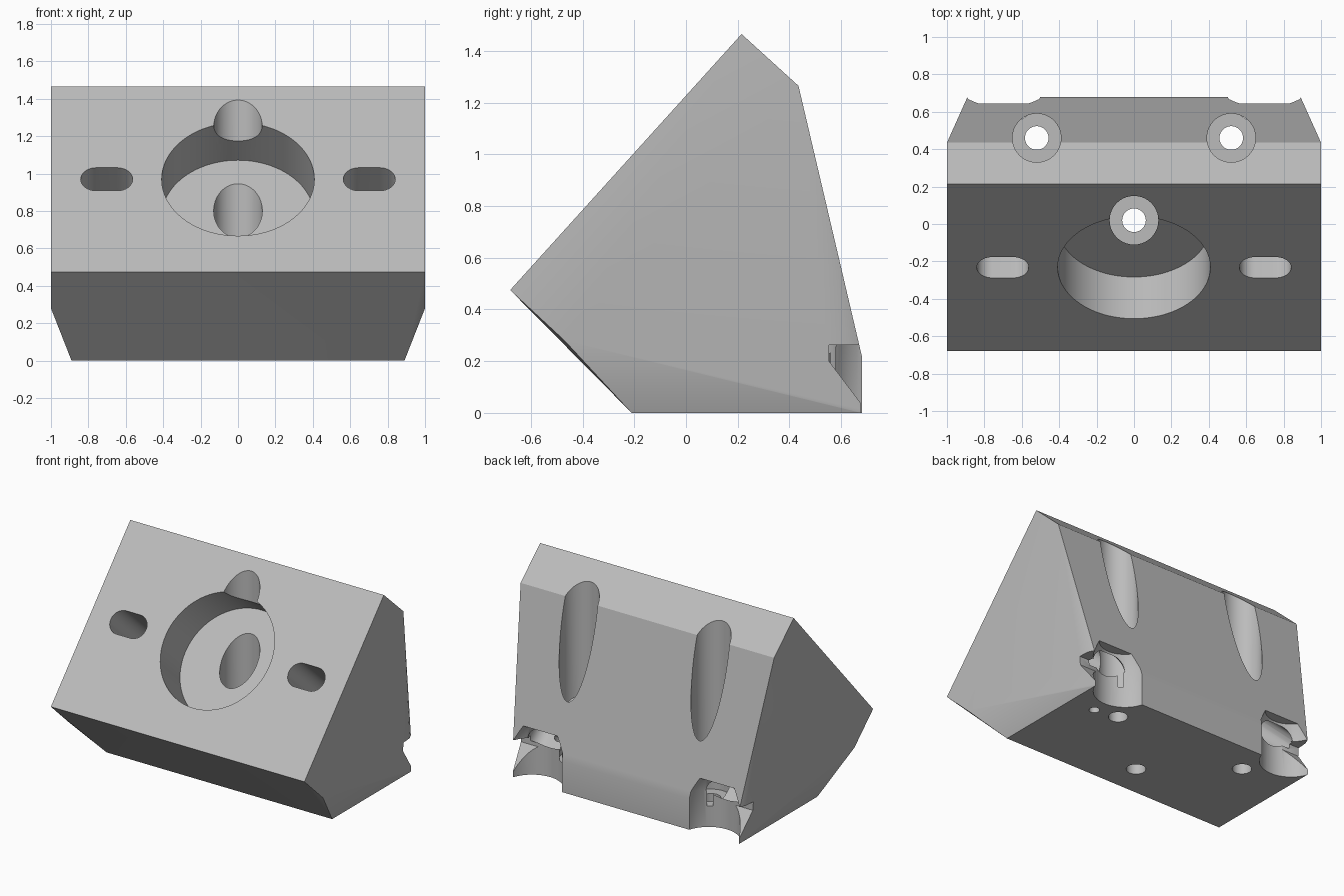
import bpy, bmesh, math
from mathutils import Vector, Matrix

cube = bpy.data.objects.get("Cube")
if cube:
    bpy.data.objects.remove(cube, do_unlink=True)

grey = bpy.data.materials.new("plain grey")
grey.use_nodes = True
grey.diffuse_color = (0.5, 0.5, 0.5, 1)
grey.node_tree.nodes["Principled BSDF"].inputs["Base Color"].default_value = (0.5, 0.5, 0.5, 1)


def hull(name, points):
    """Convex solid around a set of points."""
    bm = bmesh.new()
    for p in points:
        bm.verts.new(p)
    res = bmesh.ops.convex_hull(bm, input=bm.verts)
    loose = [g for g in res["geom_interior"] if isinstance(g, bmesh.types.BMVert)]
    bmesh.ops.delete(bm, geom=loose, context="VERTS")
    bmesh.ops.dissolve_limit(bm, angle_limit=0.01, verts=bm.verts, edges=bm.edges)
    bmesh.ops.recalc_face_normals(bm, faces=bm.faces)
    mesh = bpy.data.meshes.new(name)
    bm.to_mesh(mesh)
    bm.free()
    mesh.materials.append(grey)
    obj = bpy.data.objects.new(name, mesh)
    bpy.context.collection.objects.link(obj)
    return obj


def ring(center, r, z, steps=64):
    return [Vector((center[0] + r * math.cos(2 * math.pi * i / steps),
                    center[1] + r * math.sin(2 * math.pi * i / steps), z))
            for i in range(steps)]


def bore(name, center, r, z0, z1):
    return hull(name, ring(center, r, z0) + ring(center, r, z1))


# Wedge body, with the sides drawn in toward the foot
body_points = []
for s in (-1, 1):
    body_points += [(s, -0.68, 0.475), (s, 0.215, 1.465), (s, 0.435, 1.265),
                    (s, -0.47, 0.28), (s * 0.89, -0.21, 0),
                    (s * 0.89, 0.68, 0), (s * 0.89, 0.68, 0.22)]
body = hull("wedge_block", body_points)

# Frame lying on the sloping front: local z points out of the face
up = Vector((0, 0.895, 0.99)).normalized()
side = Vector((1, 0, 0))
out = side.cross(up)
face = Matrix((side, up, out)).transposed().to_4x4()
face.translation = Vector((0, -0.2325, 0.97))

cutters = []

# Round recess in the front face
points = ring((0, 0), 0.408, -0.3, 96) + ring((0, 0), 0.408, 0.3, 96)
cutters.append(hull("recess_cutter", [face @ p for p in points]))

# Counterbored vertical bolt holes
for x, y in ((0, 0.02), (-0.52, 0.46), (0.52, 0.46)):
    cutters.append(bore("counterbore_cutter", (x, y), 0.13, 0.15, 2))
    cutters.append(bore("bolt_hole_cutter", (x, y), 0.063, -0.2, 0.3))

for s in (-1, 1):
    # Rear corner pocket with a tapered top
    center = (s * 0.697, 0.74)
    cutters.append(hull("corner_pocket_cutter", ring(center, 0.204, -0.1)
                        + ring(center, 0.204, 0.27) + ring(center, 0.165, 0.37)))
    # Opening from the pocket through the side
    opening = [(s * x, y, z) for x in (0.72, 1.2)
               for y, z in ((0.553, 0.2), (0.553, 0.262), (0.75, 0.262), (0.75, -0.06))]
    cutters.append(hull("side_opening_cutter", opening))
    # Slot running from the front face back into the pocket
    points = []
    for e in (-1, 1):
        for z in (-1.08, 0.2):
            points += ring((s * 0.702 + e * 0.056, 0), 0.083, z, 32)
    cutters.append(hull("slot_cutter", [face @ p for p in points]))

# Small drain hole under one side
cutters.append(bore("drain_hole_cutter", (0.694, 0.43), 0.034, -0.1, 0.25))

# Apply the cuts, then discard the cutters
for cutter in cutters:
    cutter.hide_render = True
    mod = body.modifiers.new("cut", "BOOLEAN")
    mod.operation = "DIFFERENCE"
    mod.solver = "EXACT"
    mod.object = cutter
bpy.context.view_layer.update()
depsgraph = bpy.context.evaluated_depsgraph_get()
result = bpy.data.meshes.new_from_object(body.evaluated_get(depsgraph))
body.modifiers.clear()
body.data = result
for cutter in cutters:
    bpy.data.objects.remove(cutter, do_unlink=True)
result.materials.clear()
result.materials.append(grey)
for poly in result.polygons:
    poly.material_index = 0

bpy.ops.object.select_all(action="DESELECT")
body.select_set(True)
bpy.context.view_layer.objects.active = body
bpy.ops.object.shade_smooth_by_angle(angle=math.radians(30))
